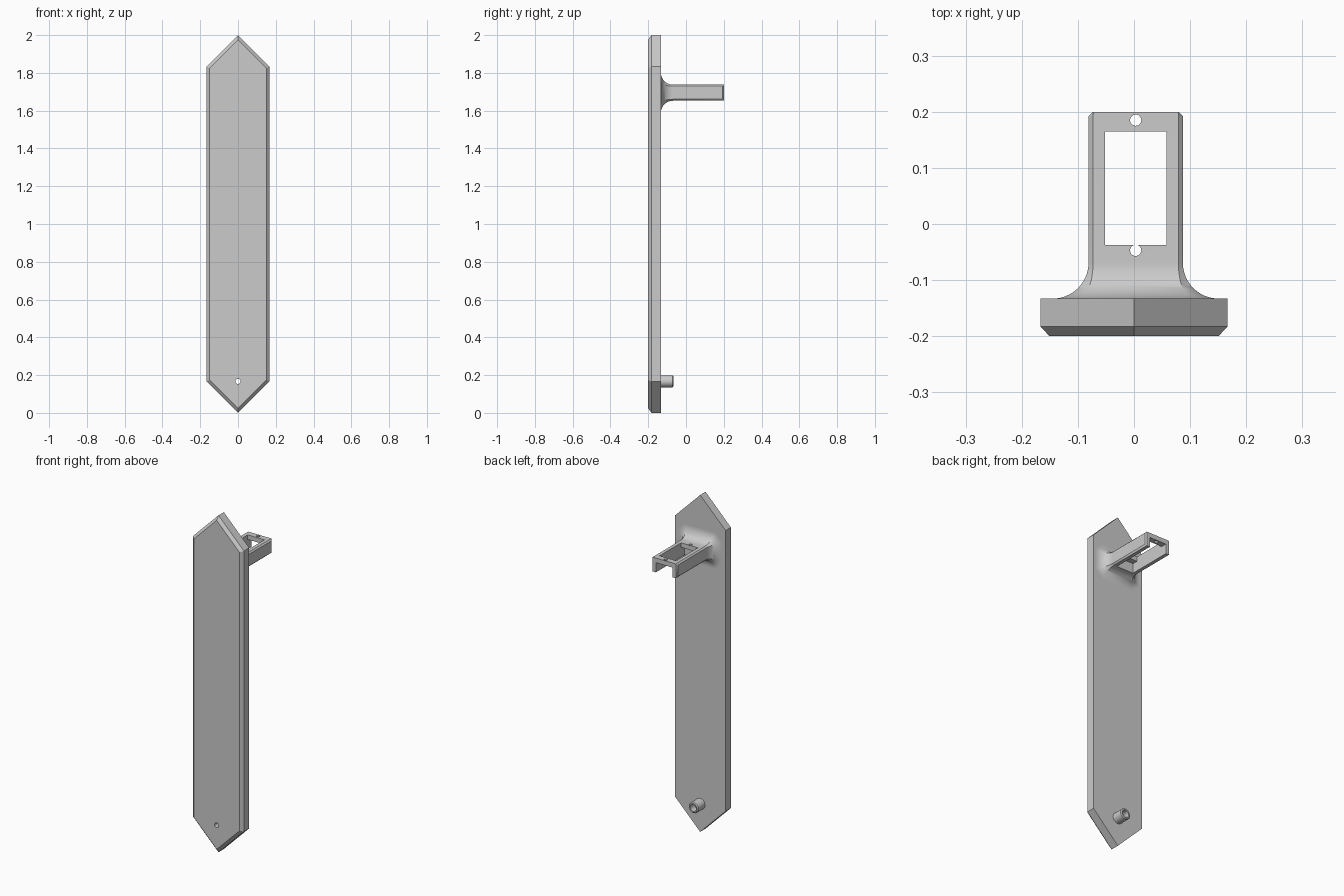
import bpy, bmesh, math

if "Cube" in bpy.data.objects:
    bpy.data.objects.remove(bpy.data.objects["Cube"], do_unlink=True)

grey = bpy.data.materials.new("plain grey")
grey.use_nodes = True
COLOUR = (0.6, 0.6, 0.6, 1)
grey.diffuse_color = COLOUR
grey.node_tree.nodes["Principled BSDF"].inputs["Base Color"].default_value = COLOUR

BACK = -0.133          # rear face of the plate
ARM_X, ARM_Z = 0.003, 1.695
HOLE_Z = 0.167


def loft(name, rings):
    """Closed solid through matching rings of points, capped at both ends."""
    bm = bmesh.new()
    rows = [[bm.verts.new(p) for p in ring] for ring in rings]
    for a, b in zip(rows, rows[1:]):
        for i in range(len(a)):
            j = (i + 1) % len(a)
            bm.faces.new((a[i], a[j], b[j], b[i]))
    bm.faces.new(rows[0][::-1])
    bm.faces.new(rows[-1])
    bmesh.ops.recalc_face_normals(bm, faces=bm.faces)
    mesh = bpy.data.meshes.new(name)
    bm.to_mesh(mesh)
    bm.free()
    obj = bpy.data.objects.new(name, mesh)
    bpy.context.collection.objects.link(obj)
    mesh.materials.append(grey)
    return obj


def circle_y(r, y, z, n=40):
    return [(r * math.cos(t), y, z + r * math.sin(t))
            for t in (2 * math.pi * i / n for i in range(n))]


def rod_y(name, z, profile):
    return loft(name, [circle_y(r, y, z) for r, y in profile])


def rod_z(name, x, y, r, z0, z1, n=32):
    return loft(name, [[(x + r * math.cos(2 * math.pi * i / n),
                         y + r * math.sin(2 * math.pi * i / n), z)
                        for i in range(n)] for z in (z0, z1)])


def box(name, x0, x1, y0, y1, z0, z1):
    return loft(name, [[(x0, y0, z), (x1, y0, z), (x1, y1, z), (x0, y1, z)]
                       for z in (z0, z1)])


def select(obj):
    bpy.ops.object.select_all(action='DESELECT')
    obj.select_set(True)
    bpy.context.view_layer.objects.active = obj


def cut(obj, *cutters):
    for c in cutters:
        c.hide_render = True
        m = obj.modifiers.new("cut", 'BOOLEAN')
        m.operation, m.solver, m.object = 'DIFFERENCE', 'EXACT', c
        select(obj)
        bpy.ops.object.modifier_apply(modifier=m.name)
        bpy.data.objects.remove(c, do_unlink=True)


def smooth(obj):
    select(obj)
    bpy.ops.object.shade_smooth_by_angle(angle=math.radians(30))


# Pointed plate with a chamfered front rim
def plate_ring(y, inset):
    w = 0.167 - inset
    shoulder = 0.833 - inset * (math.sqrt(2) - 1)
    tip = 1 - inset * math.sqrt(2)
    return [(x, y, 1 + z) for x, z in ((0, tip), (w, shoulder), (w, -shoulder),
                                       (0, -tip), (-w, -shoulder), (-w, shoulder))]


plate = loft("back_plate", [plate_ring(-0.2, 0.0167), plate_ring(-0.183, 0),
                            plate_ring(BACK, 0)])
cut(plate, rod_y("plate_hole", HOLE_Z, [(0.0135, -0.3), (0.0135, 0)]))


# Bracket arm: chamfered bar that flares into the plate
def arm_ring(y, hx, hz, cx, cz):
    half = [(hx, hz - cz), (hx - cx, hz), (cx - hx, hz), (-hx, hz - cz)]
    return [(ARM_X + x, y, ARM_Z + z) for x, z in half + [(-x, -z) for x, z in half]]


HX, HZ, C, R = 0.084, 0.0425, 0.008, 0.064
rings = []
for i in range(17):
    t = math.pi / 2 * i / 16
    d = R * (1 - math.sin(t))
    c = C + d * (2 - math.sqrt(2))
    rings.append(arm_ring(BACK + R * (1 - math.cos(t)), HX + d, HZ + d, c, c))
rings.append(arm_ring(0.2 - C, HX, HZ, C, C))
rings.append(arm_ring(0.2, HX - C, HZ, 0, C))
arm = loft("bracket_arm", rings)
X0, X1 = ARM_X - 0.055, ARM_X + 0.055
cut(arm,
    box("pocket", X0, X1, -0.07, 0.3, 1.5, 1.71),
    box("window", X0, X1, -0.037, 0.165, 1.6, 1.9),
    rod_z("inner_screw_hole", ARM_X, -0.047, 0.01, 1.6, 1.9),
    rod_z("outer_screw_hole", ARM_X, 0.185, 0.01, 1.6, 1.9))
smooth(arm)

# Hollow peg near the bottom
peg = rod_y("lower_peg", HOLE_Z, [(0.032, BACK), (0.032, -0.072), (0.027, -0.067)])
cut(peg, rod_y("peg_bore", HOLE_Z, [(0.0135, -0.2), (0.0135, -0.11),
                                    (0.02, -0.109), (0.02, 0)]))
smooth(peg)
